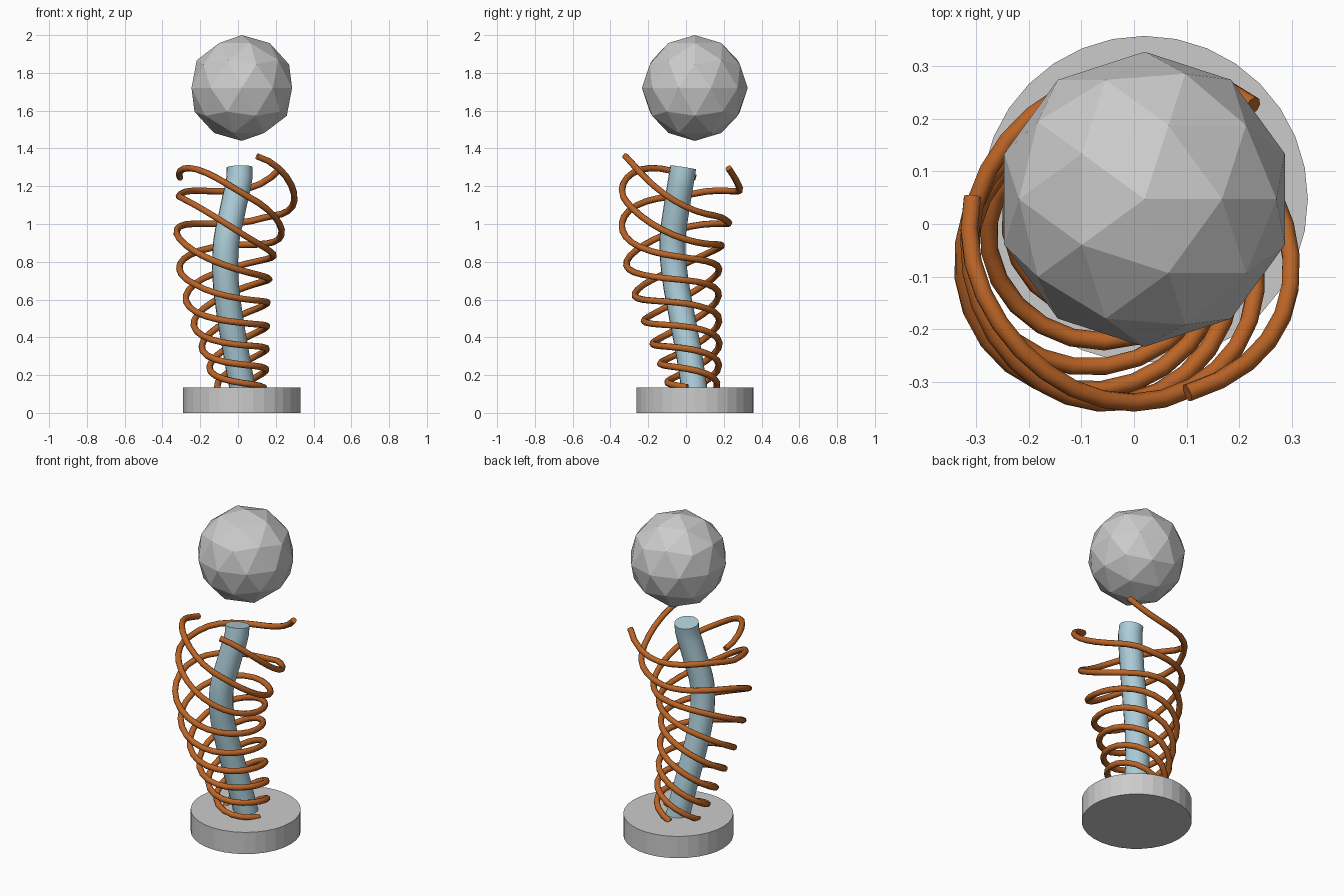
import bpy, math
from mathutils import Vector

if "Cube" in bpy.data.objects:
    bpy.data.objects.remove(bpy.data.objects["Cube"])

BASE = (0.02, 0.047)
Z0, Z1 = 0.12, 1.30
# bent spine, evenly spaced in z (first and last entries only set end tangents)
XS = [0.06, 0.025, -0.010, -0.043, -0.066, -0.062, -0.022, 0.007, -0.085]
YS = [0.075, 0.045, 0.015, -0.022, -0.057, -0.072, -0.047, -0.015, 0.01]


def material(name, color):
    m = bpy.data.materials.new(name)
    m.diffuse_color = color
    m.use_nodes = True
    m.node_tree.nodes["Principled BSDF"].inputs["Base Color"].default_value = m.diffuse_color
    return m


def spline(vals, t):
    n = len(vals) - 3
    i = min(int(t * n), n - 1)
    u = t * n - i
    a, b, c, d = vals[i:i + 4]
    return b + 0.5 * u * (c - a + u * (2*a - 5*b + 4*c - d + u * (3*(b - c) + d - a)))


def spine(t):
    return Vector((spline(XS, t), spline(YS, t), Z0 + (Z1 - Z0) * t))


def frame(t):
    e = 0.005
    a, b = max(t - e, 0), min(t + e, 1)
    tan = (spine(b) - spine(a)).normalized()
    side = (Vector((1, 0, 0)) - tan * tan.x).normalized()
    return side, tan.cross(side)


def tube(name, paths, radius, res, mat):
    cu = bpy.data.curves.new(name, 'CURVE')
    cu.dimensions = '3D'
    cu.bevel_depth = radius
    cu.bevel_resolution = res
    cu.use_fill_caps = True
    for path in paths:
        s = cu.splines.new('POLY')
        s.points.add(len(path) - 1)
        for p, co in zip(s.points, path):
            p.co = (*co, 1)
    ob = bpy.data.objects.new(name, cu)
    bpy.context.collection.objects.link(ob)
    bpy.ops.object.select_all(action='DESELECT')
    ob.select_set(True)
    bpy.context.view_layer.objects.active = ob
    bpy.ops.object.convert(target='MESH')
    ob = bpy.context.object
    ob.data.materials.clear()
    ob.data.materials.append(mat)
    bpy.ops.object.shade_smooth_by_angle(angle=math.radians(65))
    return ob


def strand(end_angle, steps=64):
    # widening coil whose pitch grows with height
    pts = []
    k = 0.085
    for i in range(steps + 1):
        t = i / steps
        z = Z0 + (Z1 - Z0) * t
        ang = end_angle + 2 * math.pi / (3 * k) * math.log((1 + Z1) / (1 + z))
        r = 0.12 + 0.205 * t ** 0.85
        u, v = frame(t)
        pts.append(spine(t) + r * (u * math.cos(ang) + v * math.sin(ang)))
    return pts


# round base
bpy.ops.mesh.primitive_cylinder_add(vertices=32, radius=0.31, depth=0.135,
                                    location=(*BASE, 0.0675))
bpy.context.object.name = "base"

# faceted ball floating above
bpy.ops.mesh.primitive_ico_sphere_add(subdivisions=2, radius=0.28, location=(*BASE, 1.72))
bpy.context.object.name = "ball"

# bent central rod
tube("rod", [[spine(i / 24) for i in range(25)]], 0.069, 6,
     material("pale_blue", (0.42, 0.62, 0.70, 1)))

# three interleaved coils following the rod
tube("coils", [strand(math.radians(-73 + 120 * k)) for k in range(3)], 0.0175, 2,
     material("copper", (0.50, 0.13, 0.02, 1)))
